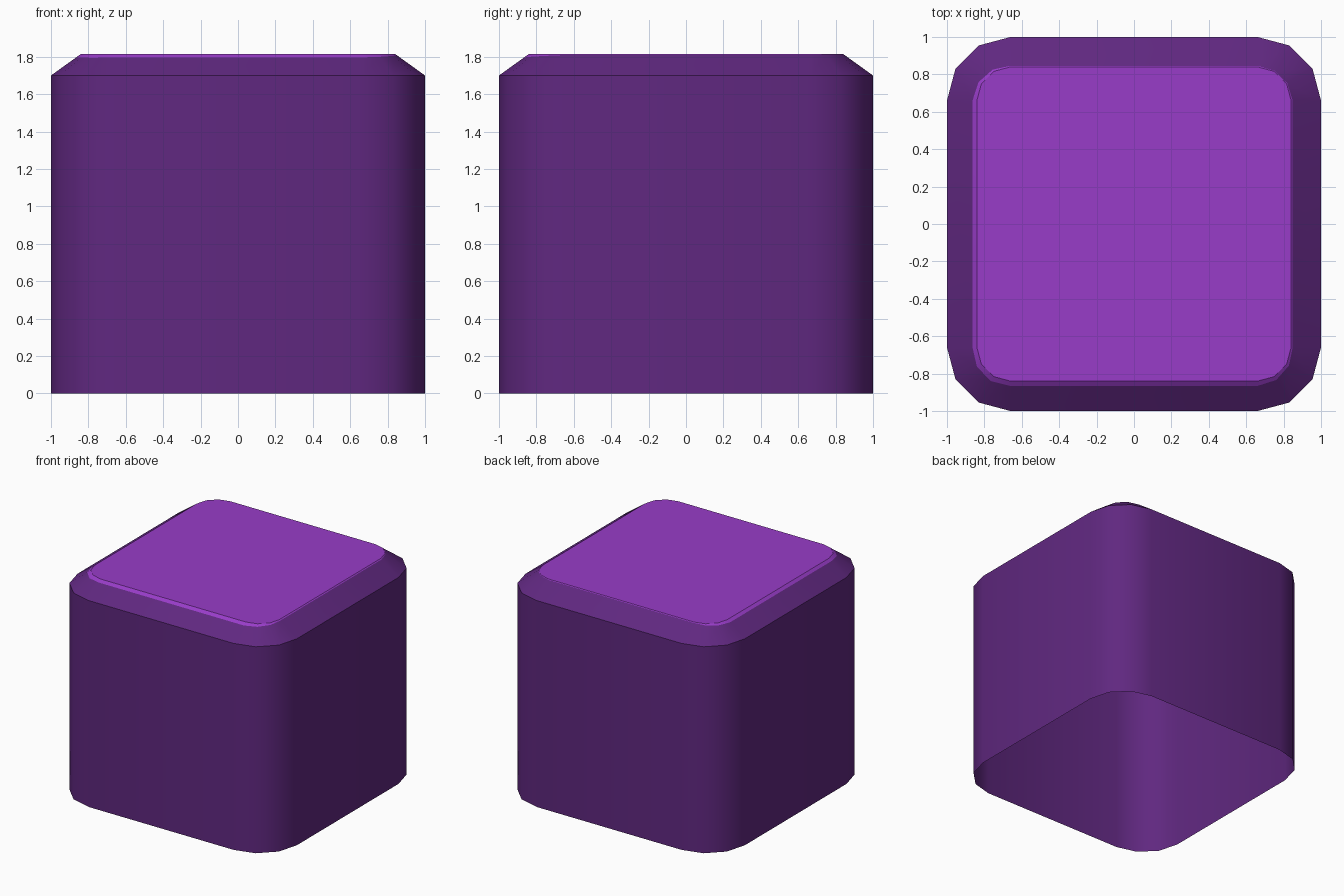
import bpy, bmesh, math

if "Cube" in bpy.data.objects:
    bpy.data.objects.remove(bpy.data.objects["Cube"])

FLAT = 0.66            # half length of the straight sides
R_OUT, R_TOP = 0.34, 0.18
Z_WALL, Z_TOP = 1.70, 1.815


def material(name, rgb):
    m = bpy.data.materials.new(name)
    m.diffuse_color = (*rgb, 1)
    m.use_nodes = True
    m.node_tree.nodes["Principled BSDF"].inputs["Base Color"].default_value = m.diffuse_color
    return m


def ring(bm, radius, height):
    """Rounded square loop; radius and height are functions of the corner direction."""
    verts = []
    for q in range(4):
        mid = math.radians(45 + 90 * q)
        cx = math.copysign(FLAT, math.cos(mid))
        cy = math.copysign(FLAT, math.sin(mid))
        for s in range(4):
            a = math.radians(90 * q + 30 * s)
            nx, ny = math.cos(a), math.sin(a)
            r = radius(nx, ny)
            verts.append(bm.verts.new((cx + r * nx, cy + r * ny, height(r))))
    return verts


def bridge(bm, a, b, mat):
    n = len(a)
    for i in range(n):
        j = (i + 1) % n
        bm.faces.new((a[i], a[j], b[j], b[i])).material_index = mat


def slope(r):
    return Z_WALL + (Z_TOP - Z_WALL) * (R_OUT - r) / (R_OUT - R_TOP)


bm = bmesh.new()
# open-bottomed wall, bevelled shoulder, bright cap slightly off centre
bottom = ring(bm, lambda x, y: R_OUT, lambda r: 0)
shoulder = ring(bm, lambda x, y: R_OUT, slope)
paint_edge = ring(bm, lambda x, y: 0.196 - 0.0075 * x - 0.01 * y, slope)
top = ring(bm, lambda x, y: R_TOP, slope)
bridge(bm, bottom, shoulder, 0)
bridge(bm, shoulder, paint_edge, 0)
bridge(bm, paint_edge, top, 1)
bm.faces.new(top).material_index = 1

mesh = bpy.data.meshes.new("keycap_shell")
bm.to_mesh(mesh)
bm.free()
mesh.materials.append(material("dark purple", (0.117, 0.021, 0.216)))
mesh.materials.append(material("bright purple", (0.314, 0.045, 0.578)))
shell = bpy.data.objects.new("rounded_box_shell", mesh)
bpy.context.collection.objects.link(shell)

# smooth rounded corners, sharp bevel edges
bpy.context.view_layer.objects.active = shell
shell.select_set(True)
bpy.ops.object.shade_smooth_by_angle(angle=math.radians(33))
